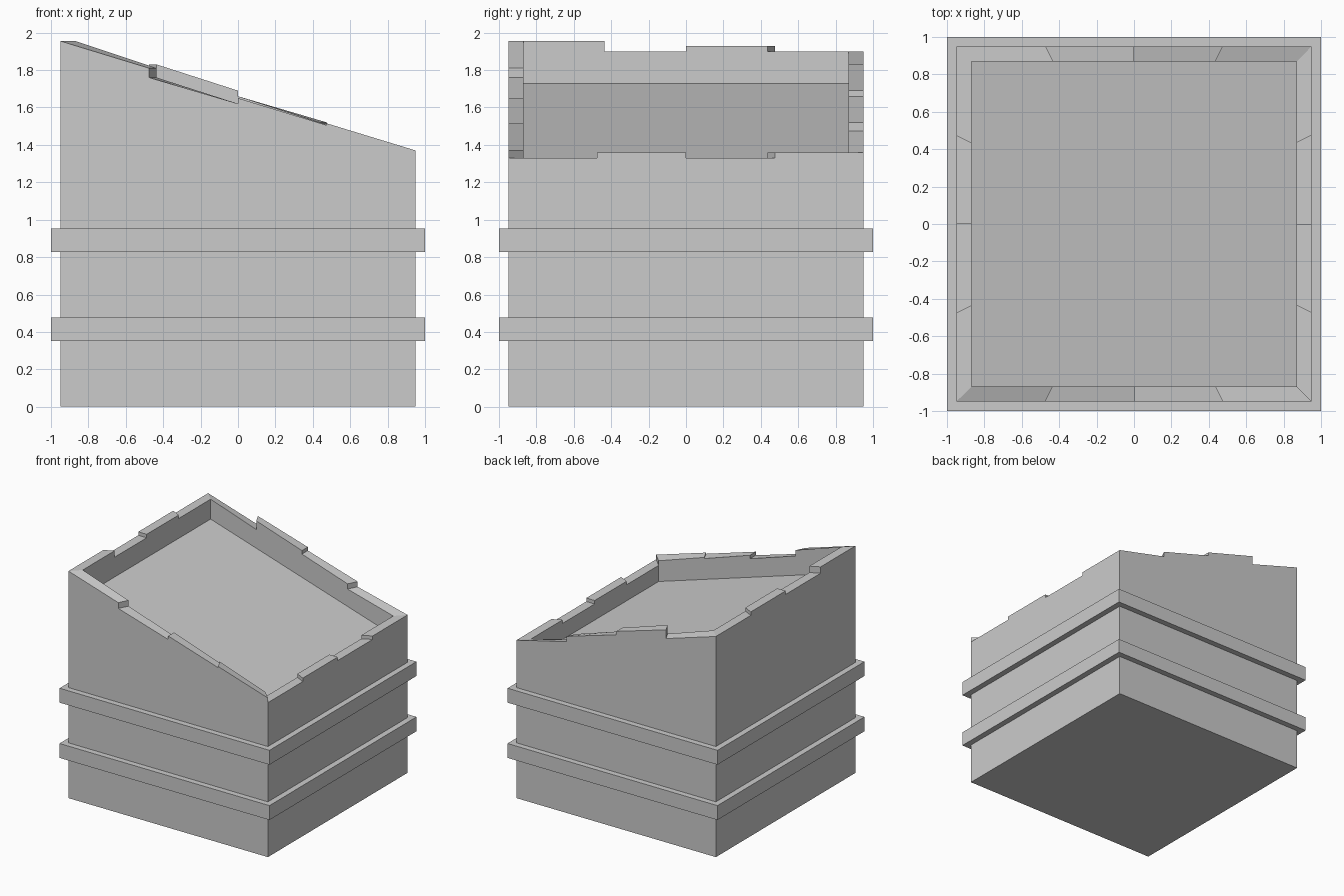
import bpy, bmesh

if "Cube" in bpy.data.objects:
    bpy.data.objects.remove(bpy.data.objects["Cube"])

OUT, INN = 0.95, 0.87
# Rim heights (start, end) of four segments per side, counterclockwise: front, right, back, left
RIM = [
    [(1.955, 1.81), (1.76, 1.62), (1.65, 1.505), (1.515, 1.37)],
    [(1.33, 1.33), (1.36, 1.36), (1.33, 1.33), (1.36, 1.36)],
    [(1.36, 1.475), (1.52, 1.66), (1.69, 1.83), (1.755, 1.90)],
    [(1.90, 1.90), (1.93, 1.93), (1.90, 1.90), (1.955, 1.955)],
]


def spot(side, t, r):
    """Plan position at t (-1..1) along a side of a square of half-width r."""
    x, y = r * t, -r
    for _ in range(side):
        x, y = -y, x
    return x, y


def floor_z(x):
    return 1.46 - 0.309 * x


class Builder:
    def __init__(self):
        self.bm, self.seen = bmesh.new(), {}

    def face(self, pts):
        vs = []
        for p in pts:
            k = tuple(round(c, 4) + 0.0 for c in p)
            if k not in self.seen:
                self.seen[k] = self.bm.verts.new(k)
            if self.seen[k] not in vs:
                vs.append(self.seen[k])
        if len(vs) > 2:
            self.bm.faces.new(vs)

    def finish(self, name):
        bmesh.ops.recalc_face_normals(self.bm, faces=self.bm.faces)
        me = bpy.data.meshes.new(name)
        self.bm.to_mesh(me)
        self.bm.free()
        bpy.context.collection.objects.link(bpy.data.objects.new(name, me))


# Sloping open-topped body with a broken rim
b = Builder()
corners_out = [spot(k, -1, OUT) for k in range(4)]
corners_in = [spot(k, -1, INN) for k in range(4)]
b.face([(x, y, 0) for x, y in reversed(corners_out)])
b.face([(x, y, floor_z(x)) for x, y in corners_in])
for k, side in enumerate(RIM):
    outer, inner = [], []
    for i, (z0, z1) in enumerate(side):
        for t, z in ((-1 + i * 0.5, z0), (-0.5 + i * 0.5, z1)):
            outer.append((*spot(k, t, OUT), z))
            inner.append((*spot(k, t, INN), z))
        # Segment top
        b.face([outer[-2], outer[-1], inner[-1], inner[-2]])
        # Step down or up from the previous segment
        prev = side[i - 1][1] if i else RIM[k - 1][3][1]
        if abs(prev - z0) > 1e-4:
            o, n = outer[-2], inner[-2]
            lo, hi = (prev, z0) if prev > z0 else (z0, prev)
            b.face([(*o[:2], lo), (*n[:2], lo), (*n[:2], hi), (*o[:2], hi)])
    # Outer and inner wall faces
    a, c = corners_out[k], corners_out[(k + 1) % 4]
    b.face([(*a, 0), (*c, 0)] + outer[::-1])
    a, c = corners_in[k], corners_in[(k + 1) % 4]
    b.face([(*c, floor_z(c[0])), (*a, floor_z(a[0]))] + inner)
b.finish("body")

# Two square bands around the body
for name, z0, z1 in (("lower_band", 0.352, 0.476), ("upper_band", 0.828, 0.952)):
    b = Builder()
    loop = [(1.0, z0), (1.0, z1), (0.94, z1), (0.94, z0)]
    for k in range(4):
        for (r0, h0), (r1, h1) in zip(loop, loop[1:] + loop[:1]):
            b.face([(*spot(k, -1, r0), h0), (*spot(k, 1, r0), h0),
                    (*spot(k, 1, r1), h1), (*spot(k, -1, r1), h1)])
    b.finish(name)
